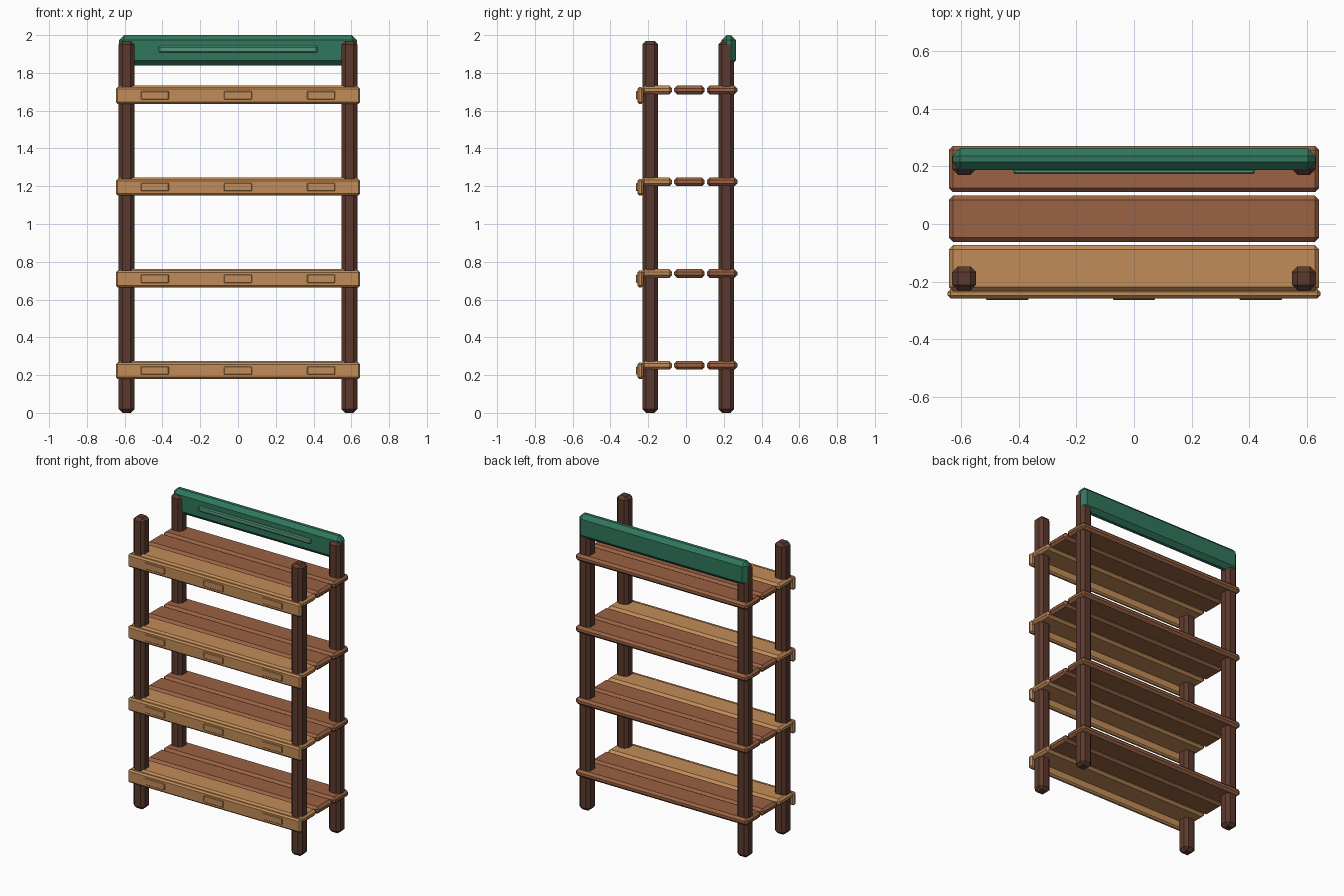
import bpy
import bmesh

if "Cube" in bpy.data.objects:
    bpy.data.objects.remove(bpy.data.objects["Cube"], do_unlink=True)


def material(name, srgb):
    """Flat material from an sRGB colour in 0..255."""
    col = [((c / 255 + 0.055) / 1.055) ** 2.4 for c in srgb] + [1.0]
    m = bpy.data.materials.new(name)
    m.use_nodes = True
    m.diffuse_color = col
    m.node_tree.nodes["Principled BSDF"].inputs["Base Color"].default_value = col
    return m


dark_wood = material("dark wood", (92, 58, 46))
brown_wood = material("brown wood", (154, 98, 67))
tan_wood = material("tan wood", (194, 140, 88))
green = material("green paint", (48, 118, 92))
light_green = material("light green paint", (84, 150, 120))


def block(name, centre, size, bevel, mat):
    """Box with chamfered edges."""
    bm = bmesh.new()
    bmesh.ops.create_cube(bm, size=1)
    bmesh.ops.scale(bm, vec=size, verts=bm.verts)
    bmesh.ops.bevel(bm, geom=list(bm.edges), offset=bevel, segments=1,
                    affect='EDGES', clamp_overlap=True)
    mesh = bpy.data.meshes.new(name)
    bm.to_mesh(mesh)
    bm.free()
    mesh.materials.append(mat)
    ob = bpy.data.objects.new(name, mesh)
    ob.location = centre
    bpy.context.collection.objects.link(ob)
    return ob


# Four corner posts
for side, x in (("right", -0.59), ("left", 0.59)):
    for end, y in (("front", -0.189), ("back", 0.213)):
        block(f"{end}_{side}_post", (x, y, 0.985), (0.084, 0.084, 1.97), 0.02, dark_wood)

# Shelves: three planks, a front lip and three raised label plates each
planks = (("front", -0.154, tan_wood), ("middle", 0.018, brown_wood), ("back", 0.191, brown_wood))
for i in range(4):
    z = 0.252 + i * 0.4857
    for row, y, mat in planks:
        block(f"shelf_{i + 1}_{row}_plank", (0, y, z), (1.286, 0.161, 0.047), 0.015, mat)
    block(f"shelf_{i + 1}_lip", (0, -0.242, z - 0.029), (1.294, 0.032, 0.088), 0.01, tan_wood)
    for x in (-0.44, 0, 0.44):
        block(f"shelf_{i + 1}_label_plate", (x, -0.259, z - 0.028), (0.147, 0.0098, 0.044),
              0.003, tan_wood)

# Header board between the back posts, with a raised stripe
block("header_board", (0, 0.226, 1.919), (1.262, 0.076, 0.162), 0.027, green)
block("header_stripe", (0, 0.182, 1.925), (0.84, 0.018, 0.033), 0.006, light_green)
